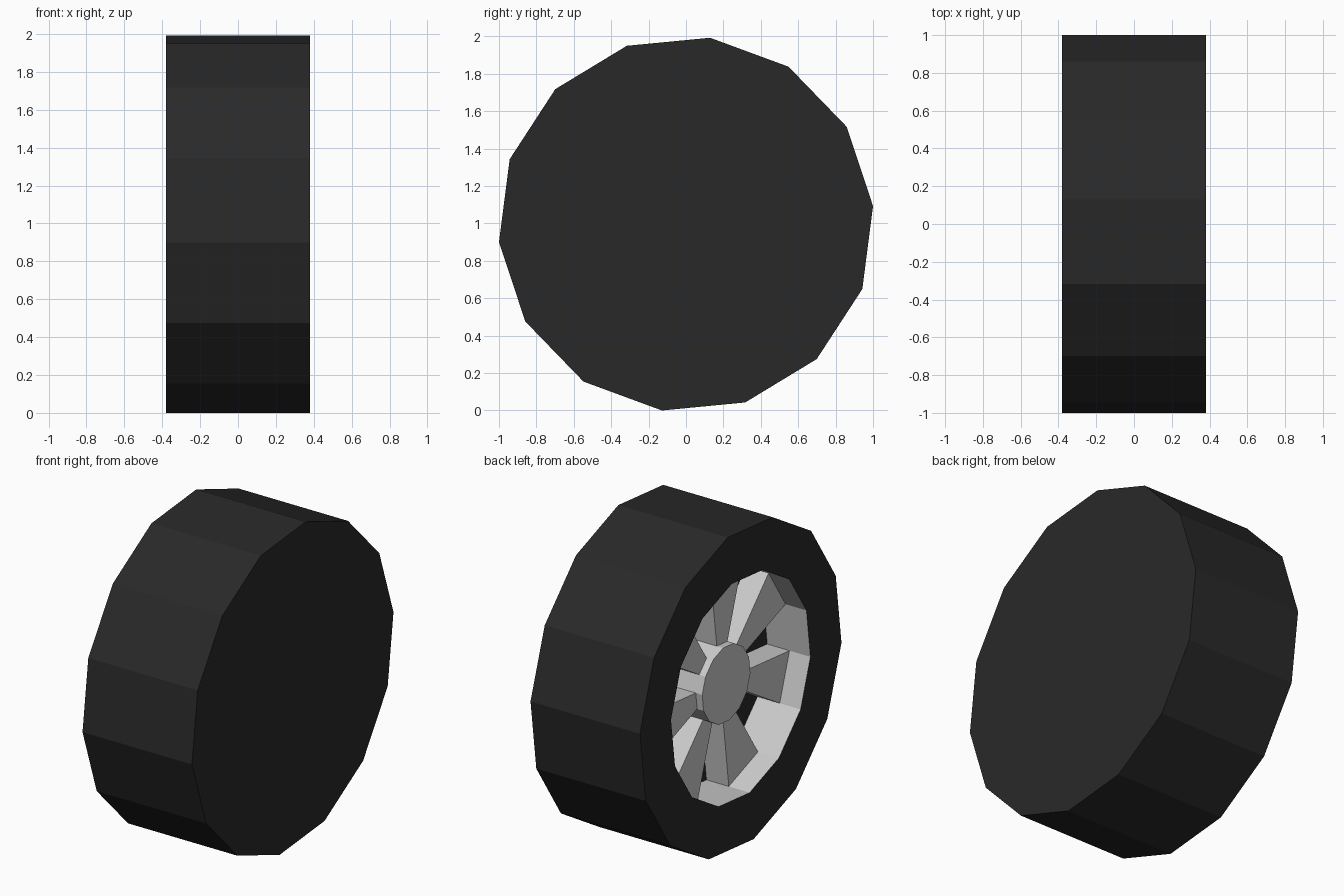
import bpy, bmesh
from math import sin, cos, radians, tau

if "Cube" in bpy.data.objects:
    bpy.data.objects.remove(bpy.data.objects["Cube"])

N = 14                       # sides of the wheel
START = radians(5.5)         # turn of the polygon
R_TIRE, R_RIM, R_HUB = 1.0046, 0.695, 0.24
CZ = R_TIRE * sin(START + 3 * tau / N)
FRONT, HUB_X, SPOKE_X, FLOOR_X, BACK = -0.38, -0.28, -0.235, -0.08, 0.38

rubber = bpy.data.materials.new("rubber")
rubber.diffuse_color = (0.022, 0.022, 0.022, 1)
rubber.use_nodes = True
rubber.node_tree.nodes["Principled BSDF"].inputs["Base Color"].default_value = rubber.diffuse_color


def point(k, r, x):
    a = START + k * tau / N
    return (x, r * cos(a), CZ + r * sin(a))


def ring(bm, r, x):
    return [bm.verts.new(point(k, r, x)) for k in range(N)]


def bridge(bm, a, b):
    for i in range(N):
        j = (i + 1) % N
        bm.faces.new((a[i], a[j], b[j], b[i]))


def finish(bm, name, mat=None):
    me = bpy.data.meshes.new(name)
    bm.to_mesh(me)
    bm.free()
    ob = bpy.data.objects.new(name, me)
    bpy.context.collection.objects.link(ob)
    if mat:
        me.materials.append(mat)
    return ob


# Tire: closed back, tread, side wall
bm = bmesh.new()
back = ring(bm, R_TIRE, BACK)
front = ring(bm, R_TIRE, FRONT)
lip = ring(bm, R_RIM, FRONT)
bm.faces.new(back)
bridge(bm, front, back)
bridge(bm, lip, front)
finish(bm, "tire", rubber)

# Dark floor of the recess behind the spokes
bm = bmesh.new()
bm.faces.new(ring(bm, R_RIM, FLOOR_X)[::-1])
finish(bm, "recess_floor", rubber)

# Rim wall lining the recess
bm = bmesh.new()
bridge(bm, ring(bm, R_RIM, FLOOR_X), ring(bm, R_RIM, FRONT))
finish(bm, "rim_wall")

# Hub, standing proud of the spokes
bm = bmesh.new()
hub = ring(bm, R_HUB, HUB_X)
bridge(bm, hub, ring(bm, R_HUB, FLOOR_X))
bm.faces.new(hub[::-1])
finish(bm, "hub")

# Seven flared spokes, one on every second side
bm = bmesh.new()
for k in range(1, N, 2):
    corners = ((k, R_HUB), (k, R_RIM), (k + 1, R_RIM), (k + 1, R_HUB))
    f = [bm.verts.new(point(i, r, SPOKE_X)) for i, r in corners]
    b = [bm.verts.new(point(i, r, FLOOR_X)) for i, r in corners]
    bm.faces.new(f[::-1])
    bm.faces.new((f[0], f[1], b[1], b[0]))
    bm.faces.new((f[2], f[3], b[3], b[2]))
finish(bm, "spokes")
